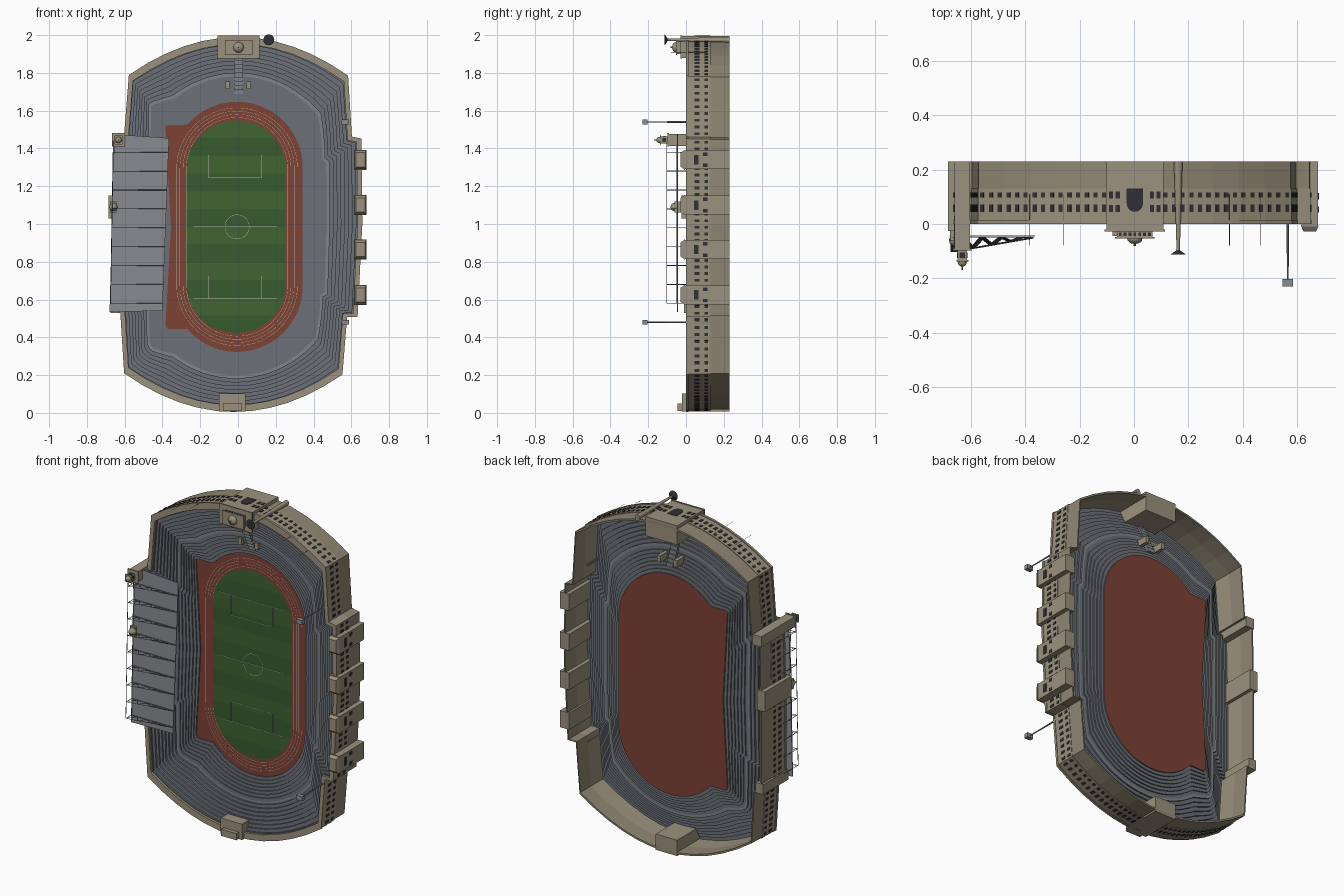
import bpy, bmesh, math
from mathutils import Matrix, Vector

if "Cube" in bpy.data.objects:
    bpy.data.objects.remove(bpy.data.objects["Cube"])

# Plan coordinates are (x, z, height); finish() tips the plan upright so the bowl opens to -y
TIP = Matrix.Translation((0, .23, 0)) @ Matrix.Rotation(math.pi / 2, 4, 'X')
CX, CZ, FIELD = -.005, .985, .075


def mat(name, r, g, b):
    m = bpy.data.materials.new(name)
    m.diffuse_color = (r, g, b, 1)
    m.use_nodes = True
    m.node_tree.nodes["Principled BSDF"].inputs["Base Color"].default_value = m.diffuse_color
    return m


STONE = mat("stone", .33, .285, .205)
BASE = mat("stone_base", .28, .24, .17)
DARK = mat("dark_opening", .03, .03, .035)
SEAT = mat("seating", .15, .165, .19)
WALK = mat("walkway", .22, .23, .245)
RED = mat("track_red", .21, .055, .035)
GRASS = [mat("grass_a", .038, .105, .028), mat("grass_b", .05, .125, .03)]
WHITE = mat("line_white", .5, .5, .45)
ROOF = mat("roof_grey", .25, .26, .28)
STEEL = mat("steel", .11, .115, .12)


def finish(bm, name, m, smooth=False):
    bmesh.ops.recalc_face_normals(bm, faces=bm.faces)
    bm.transform(TIP)
    me = bpy.data.meshes.new(name)
    bm.to_mesh(me)
    bm.free()
    me.materials.append(m)
    ob = bpy.data.objects.new(name, me)
    bpy.context.collection.objects.link(ob)
    if smooth:
        for p in me.polygons:
            p.use_smooth = True


def skin(bm, loops, closed=False):
    rings = [[bm.verts.new(p) for p in lp] for lp in loops]
    if closed:
        rings.append(rings[0])
    n = len(rings[0])
    for a, b in zip(rings, rings[1:]):
        for i in range(n):
            j = (i + 1) % n
            bm.faces.new((a[i], a[j], b[j], b[i]))
    return rings


def box(bm, x, z, w, d, h0, h1, top=1.0, ang=0.0):
    c, s = math.cos(ang), math.sin(ang)
    def lp(k, h):
        return [(x + (u * w * c - v * d * s) * k / 2, z + (u * w * s + v * d * c) * k / 2, h)
                for u, v in ((-1, -1), (1, -1), (1, 1), (-1, 1))]
    r = skin(bm, [lp(1, h0), lp(top, h1)])
    bm.faces.new(r[0][::-1])
    bm.faces.new(r[1])


def bar(bm, p, q, r, r2=None, seg=4):
    p, q = Vector(p), Vector(q)
    rot = (q - p).to_track_quat('Z', 'Y').to_matrix().to_4x4()
    bmesh.ops.create_cone(bm, cap_ends=True, segments=seg, radius1=r, radius2=r if r2 is None else r2,
                          depth=(q - p).length, matrix=Matrix.Translation((p + q) / 2) @ rot)


def dome(bm, x, z, h, r, tall=1.0):
    bmesh.ops.create_uvsphere(bm, u_segments=16, v_segments=8, radius=r,
                              matrix=Matrix.Translation((x, z, h)) @ Matrix.Diagonal((1, 1, tall, 1)))


def oval(r, half, h, n=32):
    pts = []
    for sgn, a0 in ((1, 0), (-1, math.pi)):
        for i in range(n + 1):
            a = a0 + math.pi * i / n
            pts.append((CX + r * math.cos(a), CZ + sgn * half + r * math.sin(a), h))
    return pts


# Outer outline, clockwise: curved ends and stepped straight sides
top_arc = [(x, 1.985 - .2 * (x / .575) ** 2) for x in (-.575 + 1.155 * i / 12 for i in range(13))]
low_arc = [(x, .01 + .2 * ((x + .02) / .575) ** 2) for x in (.55 - 1.15 * i / 12 for i in range(13))]
corners = (top_arc + [(.60, 1.46), (.65, 1.45), (.655, 1.0), (.63, .51), (.575, .51)] + low_arc
           + [(-.62, .53), (-.665, .53), (-.665, 1.0), (-.655, 1.47), (-.60, 1.47)])
sides = [(Vector(a), Vector(b)) for a, b in zip(corners, corners[1:] + corners[:1])]
outer = []
for a, b in sides:
    n = max(1, round((b - a).length / .03))
    outer += [a.lerp(b, i / n) for i in range(n)]


def ring(pts, k, h):
    return [(CX + (p[0] - CX) * k, CZ + (p[1] - CZ) * k, h) for p in pts]


# Outer wall: plain base, windowed upper storey, wider coping
for name, m, k0, k1, h0, h1 in (("wall_base", BASE, .985, .996, 0, .1), ("wall_upper", STONE, .985, 1, .1, .222),
                                ("wall_coping", STONE, .966, 1.005, .216, .23)):
    bm = bmesh.new()
    skin(bm, [ring(corners, k0, h0), ring(corners, k1, h0), ring(corners, k1, h1), ring(corners, k0, h1)], True)
    finish(bm, name, m)

# Two rows of windows round the wall
bm = bmesh.new()
for a, b in sides:
    L = (b - a).length
    if L < .06:
        continue
    n = round(L / .036)
    ang = math.atan2(b.y - a.y, b.x - a.x)
    for i in range(n):
        p = a.lerp(b, (i + .5) / n)
        box(bm, p.x, p.y, .015, .006, .113, .133, ang=ang)
        box(bm, p.x, p.y, .015, .006, .158, .186, ang=ang)
finish(bm, "wall_windows", DARK)


# Inner edge of the seating: track oval joined with a straight stretch on the left
def inner_point(p):
    d = (p - Vector((CX, CZ))).normalized()
    lo, hi = .2, 1.2
    for _ in range(25):
        t = (lo + hi) / 2
        x, z = d.x * t, d.y * t
        inside = (math.hypot(x, max(abs(z) - .315, 0)) < .347
                  or (-(.35 + .03 * abs(z) / .54) < x < 0 and abs(z) < .54))
        lo, hi = (t, hi) if inside else (lo, t)
    return Vector((CX + d.x * lo, CZ + d.y * lo))


inner = [inner_point(p) for p in outer]


def tier(f, h):
    return [(*a.lerp(Vector(b[:2]), f), h) for a, b in zip(inner, ring(outer, .984, 0))]


# Stepped seating bowl in two tiers with a walkway between
def seating(name, f0, f1, h0, h1, rows):
    bm = bmesh.new()
    loops = []
    for i in range(rows):
        lo, hi = h0 + (h1 - h0) * i / rows, h0 + (h1 - h0) * (i + 1) / rows
        fa, fb = f0 + (f1 - f0) * i / rows, f0 + (f1 - f0) * (i + 1) / rows
        loops += [tier(fa, lo), tier(fa, hi), tier(fb, hi)]
    skin(bm, loops)
    bmesh.ops.remove_doubles(bm, verts=bm.verts, dist=1e-5)
    finish(bm, name, SEAT)


seating("lower_seating", 0, .42, FIELD, .13, 7)
seating("upper_seating", .47, 1, .13, .214, 8)
bm = bmesh.new()
skin(bm, [tier(.42, .13), tier(.47, .13)])
finish(bm, "walkway", WALK)

# Track surface, lanes and striped grass
bm = bmesh.new()
bm.faces.new([bm.verts.new((p.x, p.y, FIELD)) for p in inner])
finish(bm, "running_track", RED)
bm = bmesh.new()
for r in (.268, .285, .302, .319):
    skin(bm, [oval(r, .31, FIELD + .002), oval(r + .0015, .31, FIELD + .002)])
finish(bm, "lane_lines", WHITE)
R, HALF, N = .262, .302, 60
for k in (0, 1):
    bm = bmesh.new()
    for i in range(N):
        if (i // 5) % 2 != k:
            continue
        row = []
        for j in (i, i + 1):
            z = (R + HALF) * (2 * j / N - 1)
            w = max(math.sqrt(max(R * R - max(abs(z) - HALF, 0) ** 2, 0)), .002)
            row.append((w, z))
        (w0, z0), (w1, z1) = row
        bm.faces.new([bm.verts.new((CX - .005 + x, CZ + z, FIELD + .003))
                      for x, z in ((-w0, z0), (w0, z0), (w1, z1), (-w1, z1))])
    finish(bm, "grass_stripes", GRASS[k])

# Pitch markings
bm = bmesh.new()
def line(x0, z0, x1, z1):
    box(bm, CX - .01 + (x0 + x1) / 2, CZ + (z0 + z1) / 2, abs(x1 - x0) + .002, abs(z1 - z0) + .002,
        FIELD + .003, FIELD + .005)
line(-.22, 0, .22, 0)
for s in (-1, 1):
    line(-.22, s * .38, .22, s * .38)
    line(-.14, s * .26, .14, s * .26)
    for t in (-.14, .14):
        line(t, s * .26, t, s * .38)
skin(bm, [oval(.063, 0, FIELD + .005), oval(.065, 0, FIELD + .005)])
finish(bm, "pitch_lines", WHITE)

# Main gate, end gate, side towers and left-stand towers
bm = bmesh.new()
box(bm, .003, 1.937, .21, .115, 0, .25)
box(bm, .003, 1.937, .222, .122, .25, .258)
box(bm, .003, 1.935, .13, .07, .258, .278)
box(bm, .003, 1.935, .145, .08, .278, .284)
finish(bm, "main_gate", STONE)
bm = bmesh.new()
box(bm, -.03, .055, .142, .095, 0, .25)
box(bm, -.03, .03, .10, .04, .25, .275)
finish(bm, "end_gate", STONE)
tower_z = (.625, .865, 1.1, 1.34)
bm = bmesh.new()
for z in tower_z:
    box(bm, .648, z, .062, .1, 0, .235)
    box(bm, .648, z, .066, .106, .235, .24)
    box(bm, .648, z, .062, .1, .24, .258, top=.75)
finish(bm, "right_towers", STONE)
bm = bmesh.new()
box(bm, -.633, 1.445, .058, .062, 0, .32)
box(bm, -.633, 1.445, .07, .072, .32, .328)
box(bm, -.633, 1.445, .034, .036, .328, .362)
box(bm, -.633, 1.445, .044, .046, .362, .368)
box(bm, -.66, 1.09, .052, .12, 0, .255)
box(bm, -.66, 1.09, .035, .06, .255, .29)
box(bm, -.65, .56, .05, .06, 0, .24)
finish(bm, "left_towers", STONE)
bm = bmesh.new()
dome(bm, .003, 1.935, .284, .028, .7)
dome(bm, -.633, 1.445, .37, .017, 1)
dome(bm, -.66, 1.09, .29, .022, 1)
bar(bm, (-.633, 1.445, .38), (-.633, 1.445, .40), .003)
bar(bm, (.003, 1.935, .295), (.003, 1.935, .312), .004)
finish(bm, "domes", STONE, True)

# Openings on gates and towers
bm = bmesh.new()
box(bm, .003, 1.994, .06, .006, .1, .155)
bar(bm, (.003, 1.991, .155), (.003, 1.997, .155), .03, seg=24)
for x in (-.085, -.06, .066, .091):
    for h in (.11, .16):
        box(bm, x, 1.994, .015, .006, h, h + .026)
for i in range(7):
    box(bm, -.051 + i * .018, 1.97, .01, .005, .262, .274)
for z in tower_z:
    box(bm, .679, z, .005, .05, .165, .188)
    for s in (-.03, .03):
        box(bm, .679, z + s, .005, .018, .115, .14)
box(bm, -.633, 1.445, .02, .04, .335, .355)
box(bm, -.633, 1.445, .038, .02, .335, .355)
finish(bm, "gate_openings", DARK)

# Stair from the main gate and two entry blocks
bm = bmesh.new()
for i in range(9):
    box(bm, .003, 1.70 + i * .022, .045, .023, .08 + i * .01, .105 + i * .0105)
finish(bm, "gate_stair", WALK)
bm = bmesh.new()
for x in (-.055, .055):
    box(bm, x, 1.735, .022, .04, .05, .135)
finish(bm, "entry_blocks", STONE)

# Stand roof
bm = bmesh.new()
plan = ((-.68, .535), (-.40, .54), (-.365, 1.455), (-.655, 1.475))
r = skin(bm, [[(x, z, h) for x, z in plan] for h in (.272, .277)])
bm.faces.new(r[0][::-1])
bm.faces.new(r[1])
finish(bm, "stand_roof", ROOF)

# Roof trusses, posts and rails
bm = bmesh.new()
for i in range(9):
    z = .58 + i * .1
    x0, x1 = -.675 + .02 * (z - .55), -.395 + .03 * (z - .55)
    top = [(x0 + (x1 - x0) * i / 8, z, .332 - .05 * i / 8) for i in range(9)]
    low = [(p[0], z, .279) for p in top]
    bar(bm, top[0], top[8], .0015)
    bar(bm, low[0], low[8], .0015)
    for i in range(8):
        bar(bm, *((low[i], top[i + 1]) if i % 2 else (top[i], low[i + 1])), .0012)
    bar(bm, (x0, z, .2), top[0], .002)
for h in (.279, .332):
    bar(bm, (-.675, .58, h), (-.66, 1.44, h), .002)
finish(bm, "roof_trusses", STEEL)

# Flame column, floodlights and flagpoles
bm = bmesh.new()
bar(bm, (.163, 1.975, .0), (.163, 1.975, .33), .016, .006, 12)
finish(bm, "flame_column", STONE)
bm = bmesh.new()
bar(bm, (.163, 1.975, .328), (.163, 1.975, .343), .008, .029, 20)
finish(bm, "flame_bowl", DARK)
bm = bmesh.new()
for z in (1.54, .48):
    bar(bm, (.567, z, .1), (.567, z, .44), .006, .003, 8)
    box(bm, .567, z, .04, .026, .433, .46)
finish(bm, "floodlights", ROOF)
bm = bmesh.new()
for x, z in ((-.385, 1.90), (-.26, 1.945), (.352, 1.91), (.465, 1.855)):
    bar(bm, (x, z, .12), (x, z, .31), .001)
finish(bm, "flagpoles", STEEL)
